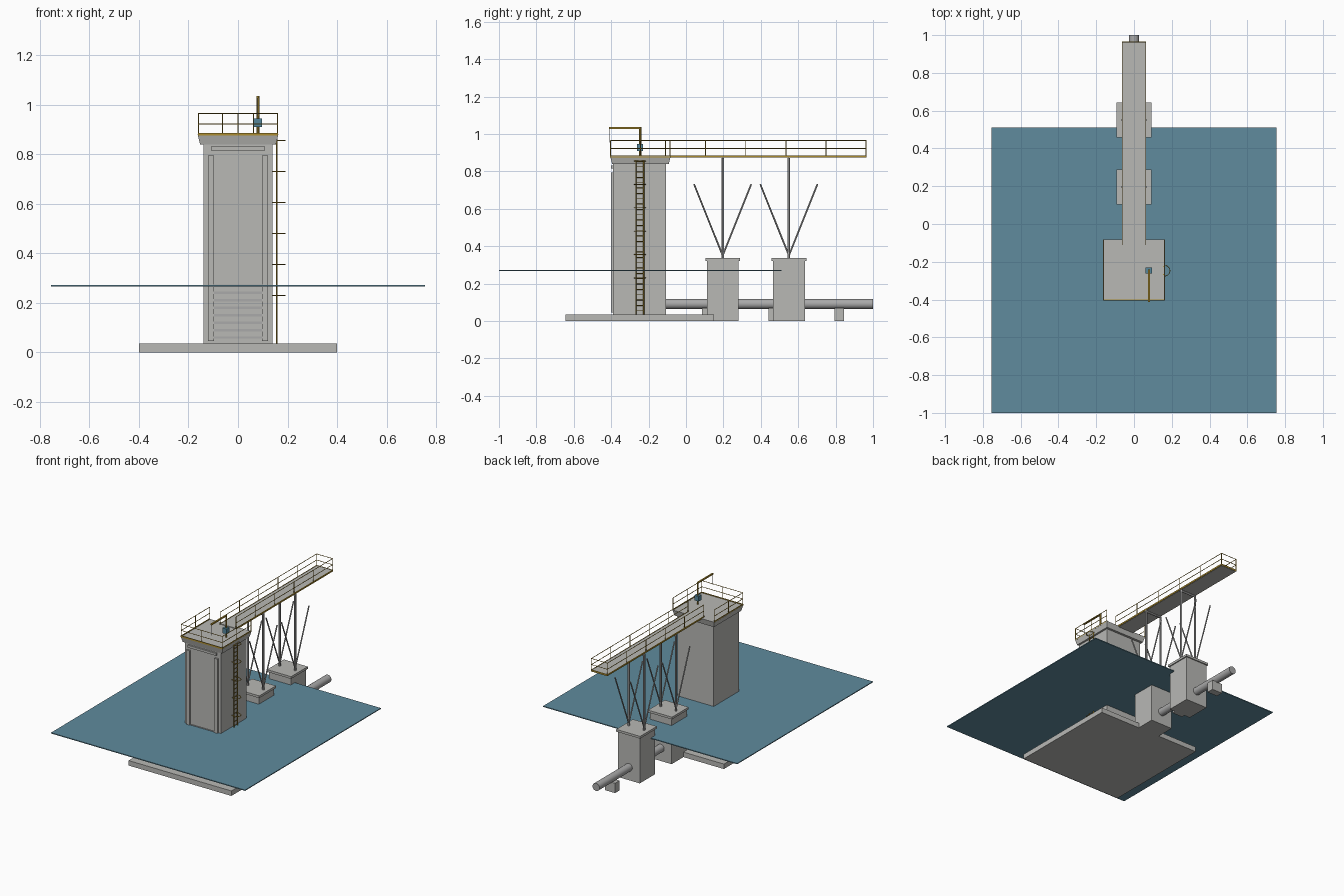
import bpy
import bmesh
import math
from mathutils import Vector

if "Cube" in bpy.data.objects:
    bpy.data.objects.remove(bpy.data.objects["Cube"])


def material(name, rgb):
    m = bpy.data.materials.new(name)
    m.use_nodes = True
    m.diffuse_color = (*rgb, 1)
    m.node_tree.nodes["Principled BSDF"].inputs["Base Color"].default_value = (*rgb, 1)
    return m


CONCRETE = material("concrete grey", (0.48, 0.48, 0.46))
STEEL = material("steel grey", (0.40, 0.40, 0.40))
GOLD = material("safety yellow", (0.42, 0.27, 0.03))
WATER = material("water blue", (0.115, 0.26, 0.34))
HOIST = material("hoist blue", (0.09, 0.24, 0.33))


def finish(bm, name, mat, smooth=False):
    bmesh.ops.recalc_face_normals(bm, faces=bm.faces)
    mesh = bpy.data.meshes.new(name)
    bm.to_mesh(mesh)
    bm.free()
    mesh.materials.append(mat)
    ob = bpy.data.objects.new(name, mesh)
    bpy.context.collection.objects.link(ob)
    if smooth:
        bpy.ops.object.select_all(action="DESELECT")
        ob.select_set(True)
        bpy.context.view_layer.objects.active = ob
        bpy.ops.object.shade_smooth_by_angle()
    return ob


def add_box(bm, x, y, z):
    """Box from (low, high) pairs."""
    verts = bmesh.ops.create_cube(bm, size=1)["verts"]
    for v in verts:
        v.co = [(a + b) / 2 + c * (b - a) for c, (a, b) in zip(v.co, (x, y, z))]
    return verts


def box(name, mat, x, y, z):
    bm = bmesh.new()
    add_box(bm, x, y, z)
    return finish(bm, name, mat)


def add_rod(bm, a, b, r, sides=6):
    a, b = Vector(a), Vector(b)
    d = b - a
    verts = bmesh.ops.create_cone(bm, cap_ends=True, segments=sides, radius1=r,
                                  radius2=r, depth=d.length)["verts"]
    rot = d.to_track_quat("Z", "Y").to_matrix()
    for v in verts:
        v.co = rot @ v.co + (a + b) / 2


def railing(name, path, posts, base=0.88):
    """Two rails and a toe board along a path, with posts at given points."""
    bm = bmesh.new()
    for (ax, ay), (bx, by) in zip(path, path[1:]):
        for z in (base + 0.042, base + 0.085):
            add_rod(bm, (ax, ay, z), (bx, by, z), 0.0022)
        t = 0.002
        add_box(bm, (min(ax, bx) - t, max(ax, bx) + t),
                (min(ay, by) - t, max(ay, by) + t), (base - 0.005, base + 0.006))
    for x, y in posts:
        add_rod(bm, (x, y, base), (x, y, base + 0.085), 0.0022)
    finish(bm, name, GOLD)


# Water and foundation
box("water_surface", WATER, (-0.755, 0.755), (-1, 0.51), (0.266, 0.272))
box("foundation_slab", CONCRETE, (-0.4, 0.4), (-0.645, 0.15), (0, 0.035))

# Tower with a flared cap
box("tower_shaft", CONCRETE, (-0.14, 0.14), (-0.39, -0.108), (0.035, 0.842))
bm = bmesh.new()
for v in add_box(bm, (-0.163, 0.163), (-0.405, -0.082), (0.84, 0.88)):
    if v.co.z < 0.86:
        v.co.x *= 0.94
        v.co.y = -0.2435 + (v.co.y + 0.2435) * 0.94
finish(bm, "tower_cap", CONCRETE)

# Gate guides, lintel and intake screen on the front
for side, s in (("left", 1), ("right", -1)):
    box(f"gate_guide_{side}", CONCRETE, sorted((s * 0.096, s * 0.121)),
        (-0.402, -0.388), (0.045, 0.795))
box("gate_lintel", CONCRETE, (-0.11, 0.11), (-0.402, -0.388), (0.815, 0.832))
bm = bmesh.new()
for i in range(8):
    z = 0.055 + i * 0.03
    add_box(bm, (-0.096, 0.096), (-0.396, -0.388), (z, z + 0.01))
finish(bm, "intake_screen_bars", STEEL)

# Ladder with safety hoops
bm = bmesh.new()
for y in (-0.268, -0.226):
    add_rod(bm, (0.156, y, 0.035), (0.156, y, 0.885), 0.003)
for i in range(29):
    z = 0.055 + i * 0.0285
    add_rod(bm, (0.156, -0.268, z), (0.156, -0.226, z), 0.0022)
for i in range(6):
    z = 0.23 + i * 0.125
    arc = [(0.156 + 0.035 * math.sin(math.pi * k / 8),
            -0.247 - 0.03 * math.cos(math.pi * k / 8), z) for k in range(9)]
    for a, b in zip(arc, arc[1:]):
        add_rod(bm, a, b, 0.0022)
    for y in (-0.268, -0.226):
        add_rod(bm, (0.138, y, z), (0.156, y, z), 0.002)
finish(bm, "ladder", GOLD)

# Tower railing, open toward the bridge
X, F, B = 0.16, -0.403, -0.085
railing("tower_railing", [(-X, B), (-X, F), (X, F), (X, B)],
        [(s * X, y) for s in (-1, 1) for y in (F, (F + B) / 2, B)] + [(0, F)])

# Davit crane
bm = bmesh.new()
add_rod(bm, (0.08, -0.245, 0.88), (0.08, -0.245, 1.036), 0.006, 8)
add_box(bm, (0.075, 0.085), (-0.413, -0.241), (1.027, 1.036))
finish(bm, "davit_post_and_arm", GOLD)
box("hoist_motor", HOIST, (0.062, 0.096), (-0.263, -0.229), (0.91, 0.945))
bm = bmesh.new()
add_rod(bm, (0.08, -0.411, 0.955), (0.08, -0.411, 1.03), 0.0018)
finish(bm, "hoist_cable", STEEL)

# Access bridge
END = 0.963
box("bridge_deck", CONCRETE, (-0.06, 0.06), (-0.11, END), (0.873, 0.884))
railing("bridge_railing", [(-0.062, -0.11), (-0.062, END), (0.062, END), (0.062, -0.11)],
        [(s * 0.062, -0.11 + i * (END + 0.11) / 5) for s in (-1, 1) for i in range(6)])

# Bridge piers with portal columns and raking struts
for n, yc in enumerate((0.196, 0.55), 1):
    box(f"pier_{n}", CONCRETE, (-0.085, 0.085), (yc - 0.085, yc + 0.085), (0, 0.322))
    box(f"pier_cap_{n}", CONCRETE, (-0.093, 0.093), (yc - 0.093, yc + 0.093), (0.32, 0.336))
    bm = bmesh.new()
    for x in (-0.06, 0.06):
        add_rod(bm, (x, yc, 0.335), (x, yc, 0.872), 0.007, 12)
        for d in (-1, 1):
            add_rod(bm, (x, yc, 0.35), (x, yc + d * 0.153, 0.732), 0.0045, 10)
    add_rod(bm, (-0.06, yc, 0.866), (0.06, yc, 0.866), 0.007, 12)
    finish(bm, f"pier_frame_{n}", STEEL, True)

# Outlet pipe on saddles
bm = bmesh.new()
add_rod(bm, (0, -0.12, 0.091), (0, 1.0, 0.091), 0.027, 24)
finish(bm, "outlet_pipe", STEEL, True)
for n, y in enumerate((0.11, 0.465, 0.82), 1):
    box(f"pipe_saddle_{n}", CONCRETE, (-0.04, 0.04), (y - 0.025, y + 0.025), (0, 0.069))
